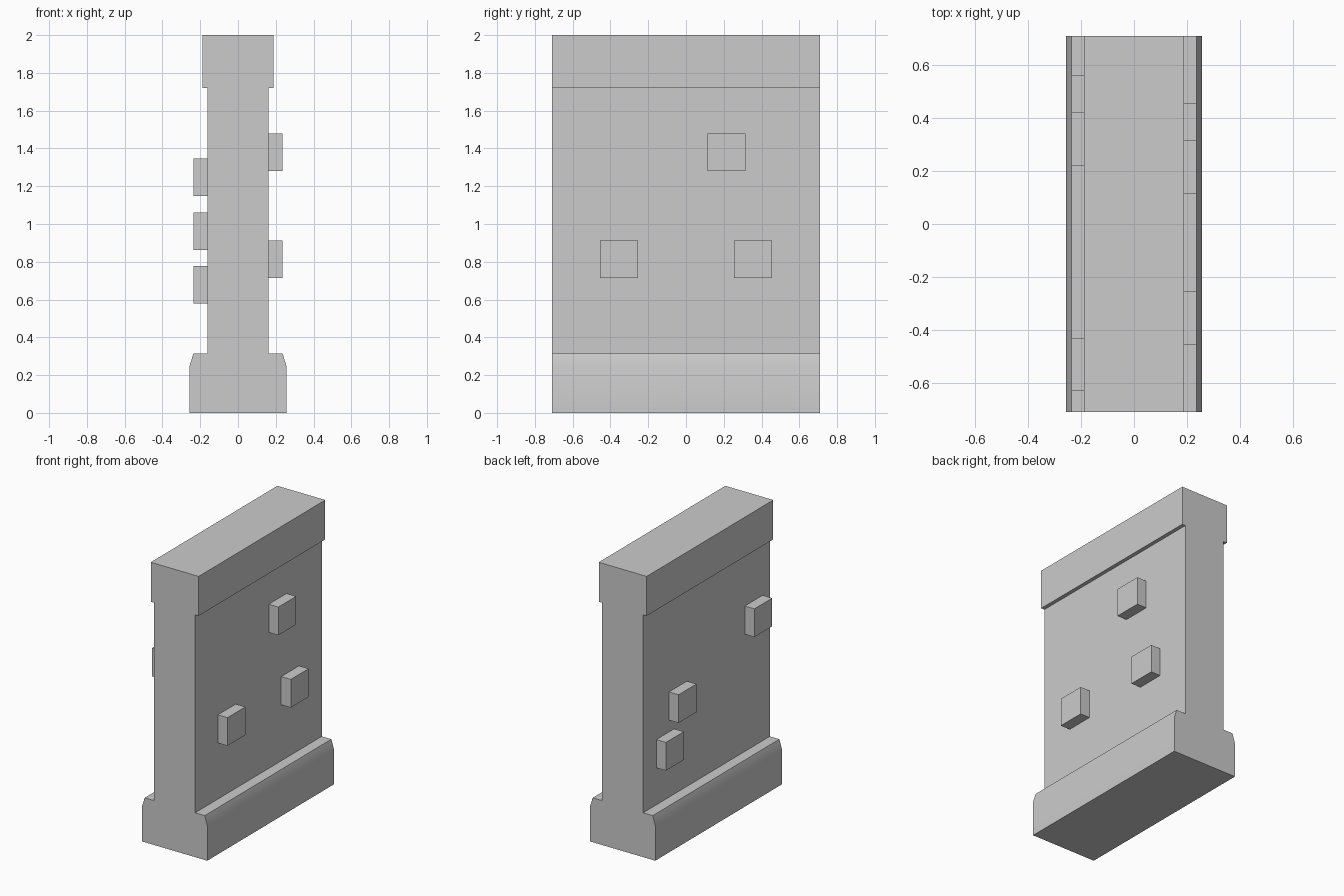
import bpy
import bmesh
import math

cube = bpy.data.objects.get("Cube")
if cube:
    bpy.data.objects.remove(cube, do_unlink=True)

stone = bpy.data.materials.new("grey stone")
stone.use_nodes = True
colour = (0.6, 0.6, 0.6, 1)
stone.diffuse_color = colour
stone.node_tree.nodes["Principled BSDF"].inputs["Base Color"].default_value = colour

HALF_LENGTH = 0.71
WALL = 0.161


def finish(bm, name):
    bmesh.ops.recalc_face_normals(bm, faces=bm.faces)
    mesh = bpy.data.meshes.new(name)
    bm.to_mesh(mesh)
    bm.free()
    mesh.materials.append(stone)
    obj = bpy.data.objects.new(name, mesh)
    bpy.context.collection.objects.link(obj)
    return obj


# Wall: half profile mirrored, then extruded along y
half = [(0.256, 0), (0.256, 0.25), (0.236, 0.315), (WALL, 0.315),
        (WALL, 1.72), (0.188, 1.72), (0.188, 2)]
outline = half + [(-x, z) for x, z in reversed(half)]
bm = bmesh.new()
face = bm.faces.new([bm.verts.new((x, -HALF_LENGTH, z)) for x, z in outline])
ext = bmesh.ops.extrude_face_region(bm, geom=[face])
moved = [v for v in ext["geom"] if isinstance(v, bmesh.types.BMVert)]
bmesh.ops.translate(bm, verts=moved, vec=(0, 2 * HALF_LENGTH, 0))
wall = finish(bm, "wall")
bpy.ops.object.select_all(action="DESELECT")
wall.select_set(True)
bpy.context.view_layer.objects.active = wall
bpy.ops.object.shade_smooth_by_angle(angle=math.radians(30))


# Protruding bricks: five-sided boxes, open against the wall
def brick(name, side, y, z, size=0.2, depth=0.075):
    bm = bmesh.new()
    bmesh.ops.create_cube(bm, size=1)
    bmesh.ops.scale(bm, vec=(depth, size, size), verts=bm.verts)
    bmesh.ops.translate(bm, vec=(side * (WALL + depth / 2), y, z), verts=bm.verts)
    finish(bm, name)


for i, (y, z) in enumerate([(0.215, 1.38), (-0.355, 0.813), (0.355, 0.813)]):
    brick(f"left_brick_{i + 1}", 1, y, z)
for i, (y, z) in enumerate([(-0.53, 1.247), (0.32, 0.962), (0.462, 0.678)]):
    brick(f"right_brick_{i + 1}", -1, y, z)
